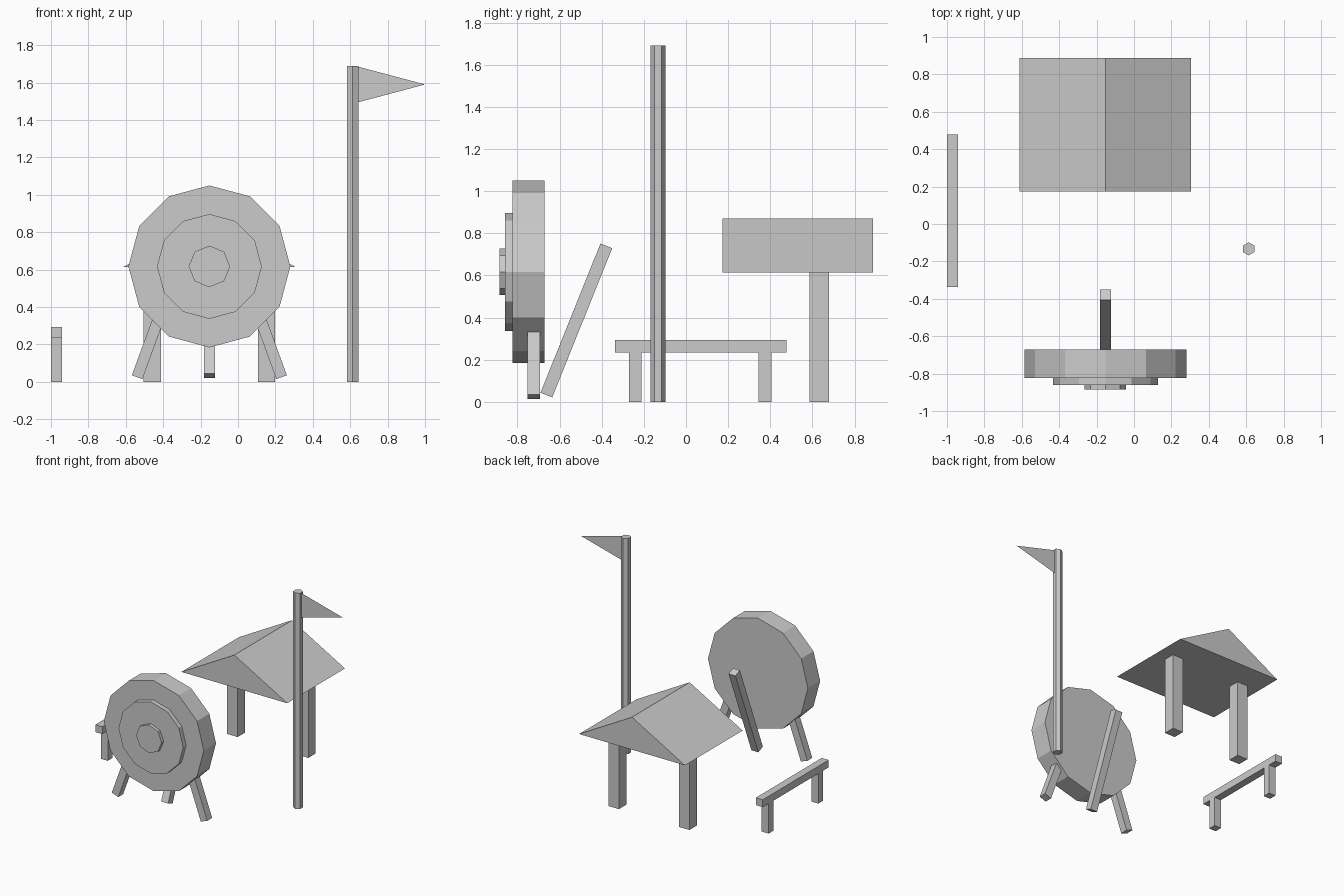
import bpy, bmesh
from math import pi, radians, sin, cos
from mathutils import Matrix, Vector

if "Cube" in bpy.data.objects:
    bpy.data.objects.remove(bpy.data.objects["Cube"])


def mesh_object(name, bm):
    bmesh.ops.recalc_face_normals(bm, faces=bm.faces)
    me = bpy.data.meshes.new(name)
    bm.to_mesh(me)
    bm.free()
    ob = bpy.data.objects.new(name, me)
    bpy.context.collection.objects.link(ob)
    return ob


def box(name, lo, hi):
    lo, hi = Vector(lo), Vector(hi)
    bm = bmesh.new()
    bmesh.ops.create_cube(bm, size=1, matrix=Matrix.Translation((lo + hi) / 2)
                          @ Matrix.Diagonal((*(hi - lo), 1)))
    return mesh_object(name, bm)


def beam(name, foot, length, angle, axis, width=0.06):
    """Square beam rising from the foot centre, leaning about one axis."""
    bm = bmesh.new()
    bmesh.ops.create_cube(bm, size=1, matrix=Matrix.Translation(foot)
                          @ Matrix.Rotation(radians(angle), 4, axis)
                          @ Matrix.Translation((0, 0, length / 2))
                          @ Matrix.Diagonal((width, width, length, 1)))
    return mesh_object(name, bm)


def prism(name, profile, offset):
    """Extrude a flat outline along offset."""
    bm = bmesh.new()
    face = bm.faces.new([bm.verts.new(p) for p in profile])
    new = bmesh.ops.extrude_face_region(bm, geom=[face], use_keep_orig=True)["geom"]
    bmesh.ops.translate(bm, vec=offset,
                        verts=[v for v in new if isinstance(v, bmesh.types.BMVert)])
    return mesh_object(name, bm)


CX, CZ = -0.153, 0.617

# Archery target: three stacked discs
for name, sides, r, y0, y1 in (("target_disc", 12, 0.433, -0.824, -0.672),
                               ("target_ring", 12, 0.28, -0.86, -0.824),
                               ("target_centre", 8, 0.111, -0.885, -0.86)):
    ring = [(CX + r * sin(2 * pi * i / sides), y0, CZ + r * cos(2 * pi * i / sides))
            for i in range(sides)]
    prism(name, ring, (0, y1 - y0, 0))

# Target stand: two splayed front legs and a rear leg
for side, label in ((-1, "left"), (1, "right")):
    beam(f"target_leg_{label}", (CX + side * 0.386, -0.723, 0.025), 0.7, -side * 20, 'Y')
beam("target_leg_rear", (CX, -0.6625, 0.0325), 0.763, -21.9, 'X')

# Shelter: gabled roof on two posts
prism("shelter_roof", [(CX - 0.459, 0.173, 0.615), (CX + 0.459, 0.173, 0.615),
                       (CX, 0.173, 0.87)], (0, 0.714, 0))
for side, label in ((-1, "left"), (1, "right")):
    x = CX + side * 0.306
    box(f"shelter_post_{label}", (x - 0.046, 0.586, 0), (x + 0.046, 0.678, 0.615))

# Bench
box("bench_seat", (-1, -0.338, 0.235), (-0.94, 0.478, 0.293))
for y, label in ((-0.24, "front"), (0.375, "back")):
    box(f"bench_leg_{label}", (-1, y - 0.03, 0), (-0.94, y + 0.03, 0.235))

# Flag pole and thin pennant
PX, PY = 0.613, -0.133
prism("flag_pole", [(PX + 0.035 * sin(i * pi / 3), PY + 0.035 * cos(i * pi / 3), 0)
                    for i in range(6)], (0, 0, 1.69))
bm = bmesh.new()
bm.faces.new([bm.verts.new(p) for p in ((PX + 0.03, PY, 1.495), (1, PY, 1.59),
                                        (PX + 0.03, PY, 1.685))])
mesh_object("flag", bm)
